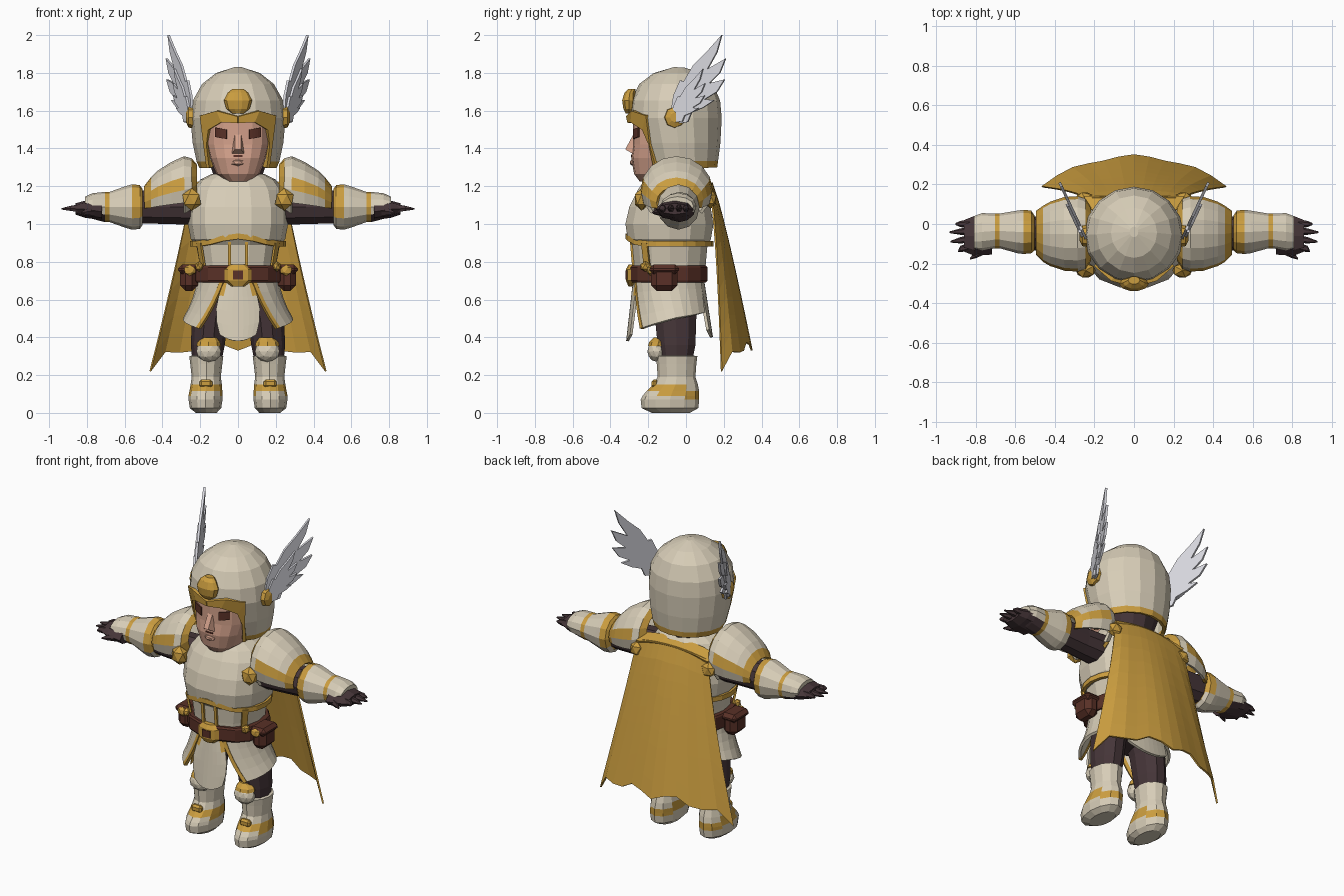
import bpy, bmesh, math
from mathutils import Vector

COLS = {"cream": (.68, .61, .475), "gold": (.60, .34, .05), "dark": (.06, .036, .04),
        "brown": (.10, .03, .02), "skin": (.66, .36, .26), "silver": (.70, .70, .75)}
NAMES = list(COLS)
CREAM, GOLD, DARK, BROWN, SKIN, SILVER = range(6)
for k, c in COLS.items():
    bpy.data.materials.new(k).diffuse_color = (*c, 1)


def finish(name, bm, mat, mirror=False, thick=0):
    """Turn a bmesh into an object; mat is an index or a rule on the face centre."""
    bmesh.ops.remove_doubles(bm, verts=bm.verts, dist=1e-5)
    bmesh.ops.recalc_face_normals(bm, faces=bm.faces)
    rule = mat if callable(mat) else (lambda c: mat)
    idx = [rule(f.calc_center_median()) for f in bm.faces]
    used = sorted(set(idx))
    for f, i in zip(bm.faces, idx):
        f.material_index = used.index(i)
    me = bpy.data.meshes.new(name)
    bm.to_mesh(me)
    bm.free()
    for i in used:
        me.materials.append(bpy.data.materials[NAMES[i]])
    ob = bpy.data.objects.new(name, me)
    bpy.context.collection.objects.link(ob)
    if thick:
        m = ob.modifiers.new("thickness", 'SOLIDIFY')
        m.thickness, m.offset = thick, 0
    if mirror:
        ob.modifiers.new("mirror", 'MIRROR').use_mirror_merge = False
    return ob


def loft(name, rings, mat, n=12, axis='z', p=2.0, keep=None, mirror=False, thick=0):
    """Rings are (position, centre a, centre b, radius a, radius b) along an axis."""
    bm, loops = bmesh.new(), []
    for t, a, b, ra, rb in rings:
        loop = []
        for i in range(n):
            w = 2 * math.pi * i / n
            c, s = math.cos(w), math.sin(w)
            u = a + ra * math.copysign(abs(c) ** (2 / p), c)
            v = b + rb * math.copysign(abs(s) ** (2 / p), s)
            loop.append(bm.verts.new((u, v, t) if axis == 'z' else (t, u, v)))
        loops.append(loop)
    for l0, l1 in zip(loops, loops[1:]):
        for i in range(n):
            j = (i + 1) % n
            bm.faces.new((l0[i], l0[j], l1[j], l1[i]))
    if not keep:
        bm.faces.new(loops[0])
    bm.faces.new(loops[-1])
    if keep:
        bad = [f for f in bm.faces if not keep(f.calc_center_median())]
        bmesh.ops.delete(bm, geom=bad, context='FACES')
    return finish(name, bm, mat, mirror, thick)


def surf(name, fn, nu, nv, mat, mirror=False, thick=.012):
    """Grid sheet from fn(u, v) with u in -1..1 and v in 0..1."""
    bm = bmesh.new()
    g = [[bm.verts.new(fn(-1 + 2 * i / nu, j / nv)) for i in range(nu + 1)] for j in range(nv + 1)]
    for j in range(nv):
        for i in range(nu):
            bm.faces.new((g[j][i], g[j][i + 1], g[j + 1][i + 1], g[j + 1][i]))
    return finish(name, bm, mat, mirror, thick)


def ball(name, c, r, mat, mirror=False, sub=1):
    bm = bmesh.new()
    bmesh.ops.create_icosphere(bm, subdivisions=sub, radius=1)
    for v in bm.verts:
        v.co = Vector(c) + Vector(v.co[i] * r[i] for i in range(3))
    return finish(name, bm, mat, mirror)


def box(name, c, s, mat, mirror=False, bevel=0):
    bm = bmesh.new()
    bmesh.ops.create_cube(bm, size=1)
    for v in bm.verts:
        v.co = Vector(c) + Vector(v.co[i] * s[i] for i in range(3))
    if bevel:
        bmesh.ops.bevel(bm, geom=bm.edges[:], offset=bevel, segments=1, affect='EDGES')
    return finish(name, bm, mat, mirror)


def strip(name, inner, outer, mat, mirror=False, thick=.02):
    """Ribbon between two matching point paths."""
    n = len(inner) - 1
    return surf(name, lambda u, v: (inner, outer)[round(v)][round((u + 1) / 2 * n)], n, 1, mat, mirror, thick)


# Helmet shell with open face
loft("helmet", [(1.30, 0, -.025, .195, .18), (1.335, 0, -.03, .21, .19), (1.43, 0, -.04, .23, .212),
                (1.56, 0, -.055, .242, .234), (1.65, 0, -.055, .23, .226), (1.735, 0, -.052, .182, .188),
                (1.79, 0, -.045, .112, .122), (1.82, 0, -.04, .02, .025)],
     lambda c: GOLD if c.z < 1.33 else CREAM, n=16, thick=.02,
     keep=lambda c: not (c.z < 1.55 and c.y < -.05 and abs(c.x) < .165))
# Gold trim around the face opening, widening at the brow
strip("face_trim", [(.148, -.165, 1.30), (.162, -.19, 1.42), (.152, -.225, 1.50), (.085, -.285, 1.54), (0, -.3, 1.535)],
      [(.163, -.15, 1.30), (.178, -.185, 1.42), (.197, -.205, 1.575), (.11, -.28, 1.60), (0, -.308, 1.57)],
      GOLD, mirror=True)
loft("helmet_crest_medallion", [(1.585, 0, -.30, .03, .02), (1.61, 0, -.303, .062, .03), (1.655, 0, -.303, .075, .037),
                                (1.695, 0, -.297, .055, .03), (1.715, 0, -.285, .03, .02)], GOLD, n=10)

# Wings on the helmet sides
FEATHERS = [(-.08, 1.58), (-.065, 1.68), (-.03, 1.76), (-.01, 1.755), (.04, 1.84), (.11, 1.91), (.19, 2.0),
            (.165, 1.91), (.115, 1.82), (.21, 1.875), (.18, 1.80), (.125, 1.745), (.205, 1.765), (.165, 1.70),
            (.10, 1.66), (.15, 1.655), (.09, 1.615), (.03, 1.59), (.01, 1.54), (-.05, 1.53)]
for name, k, dx in (("wing", 1, 0), ("wing_covert", .6, .014)):
    bm = bmesh.new()
    bm.faces.new([bm.verts.new((.25 + dx + .47 * k * (y + .06), -.06 + k * (y + .06), 1.55 + k * (z - 1.55)))
                  for y, z in FEATHERS])
    finish(name, bm, SILVER, True, .014)
loft("wing_disc", [(.22, -.06, 1.565, .058, .058), (.262, -.06, 1.565, .052, .055), (.275, -.06, 1.565, .025, .025)],
     GOLD, n=8, axis='x', mirror=True)

# Head, nose, mouth and eyes
loft("face", [(1.225, 0, -.16, .06, .085), (1.265, 0, -.15, .115, .125), (1.35, 0, -.14, .15, .15),
              (1.42, 0, -.13, .168, .15), (1.57, 0, -.13, .17, .15)], SKIN, n=16, p=2.4)
bm = bmesh.new()
nv = [bm.verts.new(c) for c in ((-.016, -.27, 1.49), (.016, -.27, 1.49), (-.038, -.27, 1.365), (.038, -.27, 1.365),
                                (-.016, -.322, 1.395), (.016, -.322, 1.395))]
for f in ((0, 1, 5, 4), (0, 4, 2), (1, 3, 5), (2, 4, 5, 3), (0, 2, 3, 1)):
    bm.faces.new([nv[i] for i in f])
finish("nose", bm, SKIN)
box("nostril_shadow", (0, -.287, 1.36), (.05, .009, .008), BROWN)
ball("lips", (0, -.282, 1.325), (.04, .018, .018), SKIN)


def face_y(x, off):
    return -.13 - .15 * (1 - (abs(x) / .168) ** 2.4) ** (1 / 2.4) - off


surf("eye", lambda u, v: (.09 + .03 * u, face_y(.09 + .03 * u, .003), 1.455 + .05 * v + .006 * u), 4, 1,
     BROWN, True, .008)
loft("neck", [(1.2, 0, -.05, .11, .12), (1.38, 0, -.03, .17, .15)], DARK, n=12)
loft("throat", [(1.2, 0, -.12, .11, .10), (1.27, 0, -.13, .09, .11)], SKIN, n=10)

# Torso armour
loft("abdomen", [(.68, 0, -.085, .2, .185), (.8, 0, -.085, .205, .195), (.91, 0, -.085, .225, .205)], CREAM, n=14, p=2.3)
loft("chest_plate", [(.89, 0, -.085, .225, .205), (.92, 0, -.088, .25, .225), (1.0, 0, -.088, .265, .238),
                     (1.09, 0, -.085, .262, .22), (1.18, 0, -.07, .24, .19), (1.235, 0, -.06, .2, .16),
                     (1.265, 0, -.06, .14, .135)], CREAM, n=14, p=2.3)


def chest_rim(u, v):
    w = math.pi * u
    return (.245 * math.sin(w), -.087 - .222 * math.cos(w), .88 + .03 * v + .04 * max(0, math.cos(w)) ** 6)


surf("chest_rim", chest_rim, 20, 1, GOLD, thick=.02)
surf("abdomen_stripe", lambda u, v: (.045 + .009 * u, -.279 - .012 * v, .77 + .14 * v), 1, 1, GOLD, True)
surf("abdomen_side_stripe", lambda u, v: (.185 + .02 * v + .01 * u, -.205 - .015 * v + .015 * u, .77 + .13 * v), 1, 1,
     GOLD, True)

# Belt with buckle and pouches
loft("belt", [(.69, 0, -.09, .235, .20), (.70, 0, -.09, .24, .208), (.77, 0, -.09, .24, .208),
              (.78, 0, -.09, .235, .20)], BROWN, n=14, p=2.3)
loft("buckle", [(.67, 0, -.285, .035, .02), (.70, 0, -.288, .075, .03), (.76, 0, -.288, .075, .03),
                (.785, 0, -.285, .04, .02)], GOLD, n=8)
box("buckle_inlay", (0, -.316, .73), (.055, .009, .045), BROWN)
box("pouch", (.26, -.115, .71), (.095, .14, .13), BROWN, True, .03)
box("pouch_flap", (.262, -.115, .76), (.11, .155, .05), BROWN, True, .02)
ball("pouch_clasp", (.255, -.19, .755), (.035, .018, .03), GOLD, True)
ball("belt_stud", (.205, -.215, .775), (.025, .03, .028), GOLD, True)

# Hips and hanging plates
loft("hips", [(.54, 0, -.06, .15, .11), (.6, 0, -.07, .19, .15), (.70, 0, -.08, .205, .175)], DARK, n=12)


def tasset(u, v):
    front, back = -1.12 + .42 * v, .98
    w = front + (back - front) * (u + 1) / 2
    return ((.21 + .025 * v + .05 * v * v) * math.cos(w), -.085 + (.19 + .025 * v) * math.sin(w),
            .70 - .20 * v - .05 * v * max(0, -u) + .03 * v * max(0, u))


surf("hip_plate", tasset, 8, 4, CREAM, True, .016)
strip("hip_plate_trim", [tasset(-1, i / 4) for i in range(5)], [tasset(-1.1, i / 4) for i in range(5)], GOLD, True, .02)
surf("front_flap", lambda u, v: (u * (.075 + .04 * math.sin(v * 2.6)), -.275 - .035 * v + .02 * u * u,
                                 .69 - v * (.31 - .035 * u * u)), 8, 4,
     lambda c: GOLD if c.z > .6 and abs(c.x) > .07 else CREAM, thick=.014)
surf("back_flap", lambda u, v: (u * (.12 + .02 * v), .09 + .045 * v - .02 * u * u, .69 - v * (.29 - .04 * u * u)), 8, 4,
     CREAM, thick=.016)

# Legs, boots and knee guards
loft("trouser_leg", [(.26, .165, -.05, .075, .085), (.36, .16, -.05, .09, .105), (.5, .148, -.055, .095, .115),
                     (.64, .115, -.06, .10, .13)], DARK, n=10, mirror=True)


def boot_colour(c):
    top = .118 - .22 * (c.y + .075)
    return GOLD if top - .028 < c.z < top + .03 else CREAM


loft("boot", [(0, .168, -.08, .055, .10), (.025, .172, -.085, .083, .15), (.07, .172, -.085, .09, .155),
              (.09, .172, -.08, .09, .15), (.115, .17, -.07, .087, .14), (.15, .168, -.055, .083, .118),
              (.19, .168, -.05, .077, .1), (.26, .168, -.05, .085, .105), (.30, .168, -.05, .09, .11),
              (.305, .168, -.05, .07, .08)], boot_colour, n=12, mirror=True)
box("boot_buckle", (.17, -.165, .155), (.07, .035, .045), GOLD, True, .012)
ball("knee_guard", (.155, -.155, .325), (.068, .05, .055), CREAM, True, 2)
loft("knee_rim", [(.355, .155, -.15, .065, .05), (.375, .155, -.145, .06, .05), (.40, .15, -.14, .035, .03)],
     GOLD, n=8, mirror=True)

# Arms, bracers and gloves
loft("upper_arm", [(.2, -.06, 1.09, .10, .10), (.36, -.055, 1.09, .09, .095), (.54, -.045, 1.09, .085, .09)],
     DARK, n=10, axis='x', mirror=True)


def bracer_colour(c):
    if c.x > .71 and c.z < 1.06:
        return DARK
    return GOLD if c.x < .555 and c.z > 1.03 or .68 < c.x < .705 else CREAM


loft("bracer", [(.505, -.045, 1.09, .09, .095), (.52, -.04, 1.09, .108, .116), (.56, -.04, 1.09, .112, .12),
                (.59, -.04, 1.09, .108, .112), (.68, -.035, 1.09, .088, .08), (.705, -.035, 1.09, .088, .08),
                (.77, -.04, 1.095, .095, .068), (.81, -.045, 1.095, .085, .05)],
     bracer_colour, n=12, axis='x', mirror=True)
loft("hand", [(.72, -.055, 1.065, .10, .045), (.81, -.06, 1.078, .10, .045), (.86, -.06, 1.08, .08, .03)],
     DARK, n=8, axis='x', mirror=True)
for i, (y, tip) in enumerate(((-.115, .89), (-.075, .93), (-.035, .935), (.0, .905))):
    loft(f"finger_{i + 1}", [(.83, y, 1.083, .02, .024), (.88, y * 1.1, 1.083, .016, .017), (tip, y * 1.2, 1.08, .004, .004)],
         DARK, n=6, axis='x', mirror=True)
loft("thumb", [(.76, -.125, 1.065, .03, .025), (.80, -.155, 1.065, .018, .018), (.83, -.175, 1.06, .005, .005)],
     DARK, n=6, axis='x', mirror=True)


# Shoulder guards with a gold lower rim, and clasps
def guard_colour(c):
    edge = 1.205 - .22 * (c.x - .26)
    return GOLD if c.x > .44 or c.x < .258 or abs(c.z - edge) < .03 and c.x > .3 else CREAM


loft("shoulder_guard", [(.225, -.05, 1.21, .13, .10), (.25, -.05, 1.19, .17, .15), (.285, -.05, 1.18, .182, .17),
                        (.35, -.05, 1.165, .178, .155), (.42, -.05, 1.145, .155, .13), (.455, -.05, 1.13, .135, .11),
                        (.49, -.045, 1.115, .105, .08)],
     guard_colour, n=16, axis='x', keep=lambda c: c.z > 1.09 and c.x < .485, mirror=True, thick=.018)
ball("front_clasp", (.245, -.235, 1.13), (.055, .042, .06), GOLD, True)
ball("rear_clasp", (.25, .13, 1.13), (.05, .035, .05), GOLD, True)


# Cape hanging from the shoulders
def cape(u, v):
    w = .25 + .215 * v ** 1.15
    y = .135 + .16 * v ** .8 + .045 * v - u * u * (.01 + .135 * v) + .008 * v * math.cos(9 * u)
    z = 1.22 - .03 * u * u - v * (.865 + .105 * u ** 6 + .025 * math.cos(11 * u))
    return (w * u, y, z)


surf("cape", cape, 12, 9, GOLD, thick=.01)
surf("cape_yoke", lambda u, v: (.25 * u, .07 + .07 * v, 1.24 - .03 * v - .03 * u * u), 6, 1, GOLD, thick=.014)
